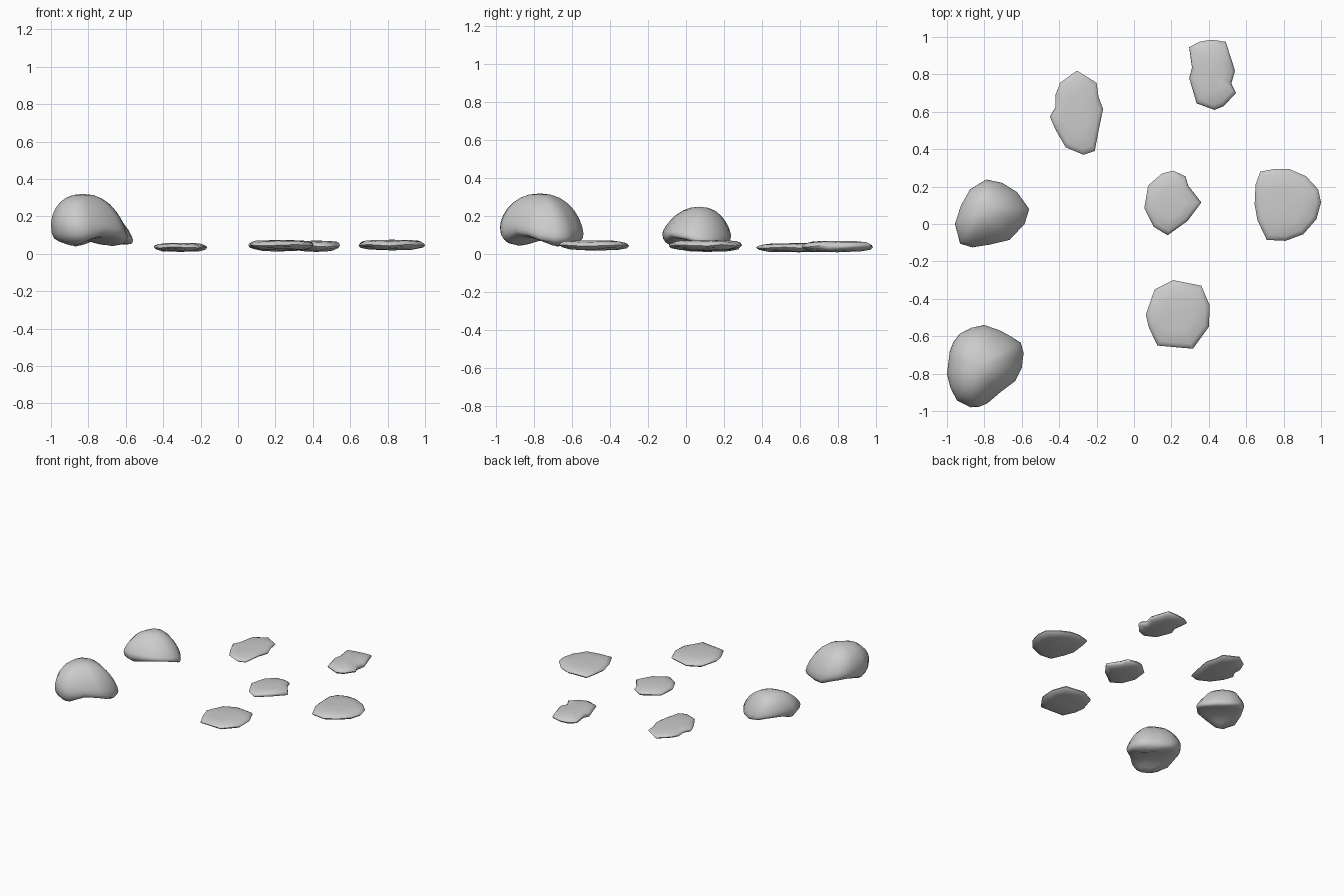
import bpy, bmesh, math

if "Cube" in bpy.data.objects:
    bpy.data.objects.remove(bpy.data.objects["Cube"])


def loft(name, rings, top, bottom, angle):
    """Skin stacked closed rings and close both ends with a pole."""
    bm = bmesh.new()
    loops = [[bm.verts.new(p) for p in ring] for ring in rings]
    n = len(loops[0])
    for a, b in zip(loops, loops[1:]):
        for i in range(n):
            j = (i + 1) % n
            bm.faces.new((a[i], a[j], b[j], b[i]))
    for loop, pole in ((loops[0], top), (loops[-1], bottom)):
        v = bm.verts.new(pole)
        for i in range(n):
            bm.faces.new((loop[i], loop[(i + 1) % n], v))
    bmesh.ops.recalc_face_normals(bm, faces=bm.faces)
    me = bpy.data.meshes.new(name)
    bm.to_mesh(me)
    bm.free()
    ob = bpy.data.objects.new(name, me)
    bpy.context.collection.objects.link(ob)
    bpy.ops.object.select_all(action='DESELECT')
    ob.select_set(True)
    bpy.context.view_layer.objects.active = ob
    bpy.ops.object.shade_smooth_by_angle(angle=math.radians(angle))
    return ob


def middle(outline):
    xs, ys = zip(*outline)
    return (min(xs) + max(xs)) / 2, (min(ys) + max(ys)) / 2


def slab(name, outline, low, high):
    """Flat stepping stone: near-level top, irregular rim, shallow keel."""
    cx, cy = middle(outline)
    h = high - low
    rings = []
    for s, f in ((0.5, 0.98), (0.86, 0.86), (0.97, 0.68), (1.0, 0.5), (0.94, 0.3), (0.7, 0.12)):
        rings.append([(cx + (x - cx) * s, cy + (y - cy) * s,
                       low + h * (f + 0.07 * math.sin(2.3 * i + 5 * s) * (s > 0.55)))
                      for i, (x, y) in enumerate(outline)])
    loft(name, rings, (cx, cy, high), (cx, cy, low), 60)


def boulder(name, outline, summit, low, rim, tilt, arch, peak):
    """Domed stone whose underside is hollowed by a diagonal channel."""
    cx, cy = middle(outline)
    sx, sy, sz = summit

    def point(x, y, phi):
        s = math.sin(phi) ** 0.9 if phi < math.pi - 0.01 else 0
        c = math.cos(phi)
        k = max(c, 0) ** 1.5
        px = cx + (x - cx) * s + (sx - cx) * k
        py = cy + (y - cy) * s + (sy - cy) * k
        mid = rim + tilt[0] * (px - cx) + tilt[1] * (py - cy)
        z = mid + (sz - mid) * c ** peak if c > 0 else mid + (mid - low) * -(-c) ** 0.75
        u = (px - cx + py - cy) / math.sqrt(2)
        lift = max(0, 1 - (u / 0.15) ** 2)
        return px, py, z + arch * lift * ((1 - c) / 2) ** 1.3

    steps = 14
    rings = [[point(x, y, math.pi * i / steps) for x, y in outline] for i in range(1, steps)]
    loft(name, rings, summit, point(cx, cy, math.pi), 80)


# Two large boulders on the left
boulder("back_boulder",
        [(-.79, .238), (-.705, .22), (-.625, .17), (-.56, .08), (-.585, 0), (-.665, -.085),
         (-.77, -.11), (-.865, -.125), (-.93, -.105), (-.957, 0), (-.925, .1), (-.877, .185)],
        (-.79, .07, .25), .025, .09, (-.08, -.06), .055, 1.45)
boulder("front_boulder",
        [(-.80, -.54), (-.715, -.57), (-.66, -.60), (-.605, -.635), (-.59, -.69), (-.60, -.77),
         (-.635, -.84), (-.715, -.90), (-.785, -.96), (-.83, -.978), (-.875, -.98),
         (-.945, -.945), (-.98, -.88), (-1, -.80), (-.985, -.68), (-.965, -.63),
         (-.93, -.585), (-.87, -.555)],
        (-.83, -.77, .32), .025, .12, (-.12, -.06), .06, 1.25)

# Five flat stepping stones
slab("back_left_slab",
     [(-.305, .82), (-.20, .755), (-.19, .68), (-.165, .615), (-.185, .52), (-.21, .39),
      (-.27, .37), (-.365, .41), (-.42, .505), (-.45, .575), (-.42, .625), (-.42, .69),
      (-.395, .755)], .01, .058)
slab("back_right_slab",
     [(.415, .985), (.49, .975), (.54, .82), (.52, .75), (.545, .70), (.48, .63), (.43, .61),
      (.335, .645), (.295, .78), (.31, .835), (.295, .945), (.35, .975)], .01, .07)
slab("centre_slab",
     [(.21, .285), (.275, .255), (.29, .205), (.36, .115), (.285, .015), (.18, -.06),
      (.105, -.015), (.055, .085), (.075, .205), (.15, .27)], .012, .068)
slab("right_slab",
     [(.675, .28), (.75, .294), (.83, .294), (.92, .255), (.985, .185), (1, .115), (.975, .025),
      (.905, -.055), (.81, -.09), (.71, -.085), (.66, .02), (.645, .105), (.65, .21)], .018, .075)
slab("front_slab",
     [(.21, -.30), (.36, -.33), (.405, -.435), (.40, -.55), (.315, -.667), (.125, -.65),
      (.08, -.555), (.063, -.485), (.11, -.35)], .018, .073)
